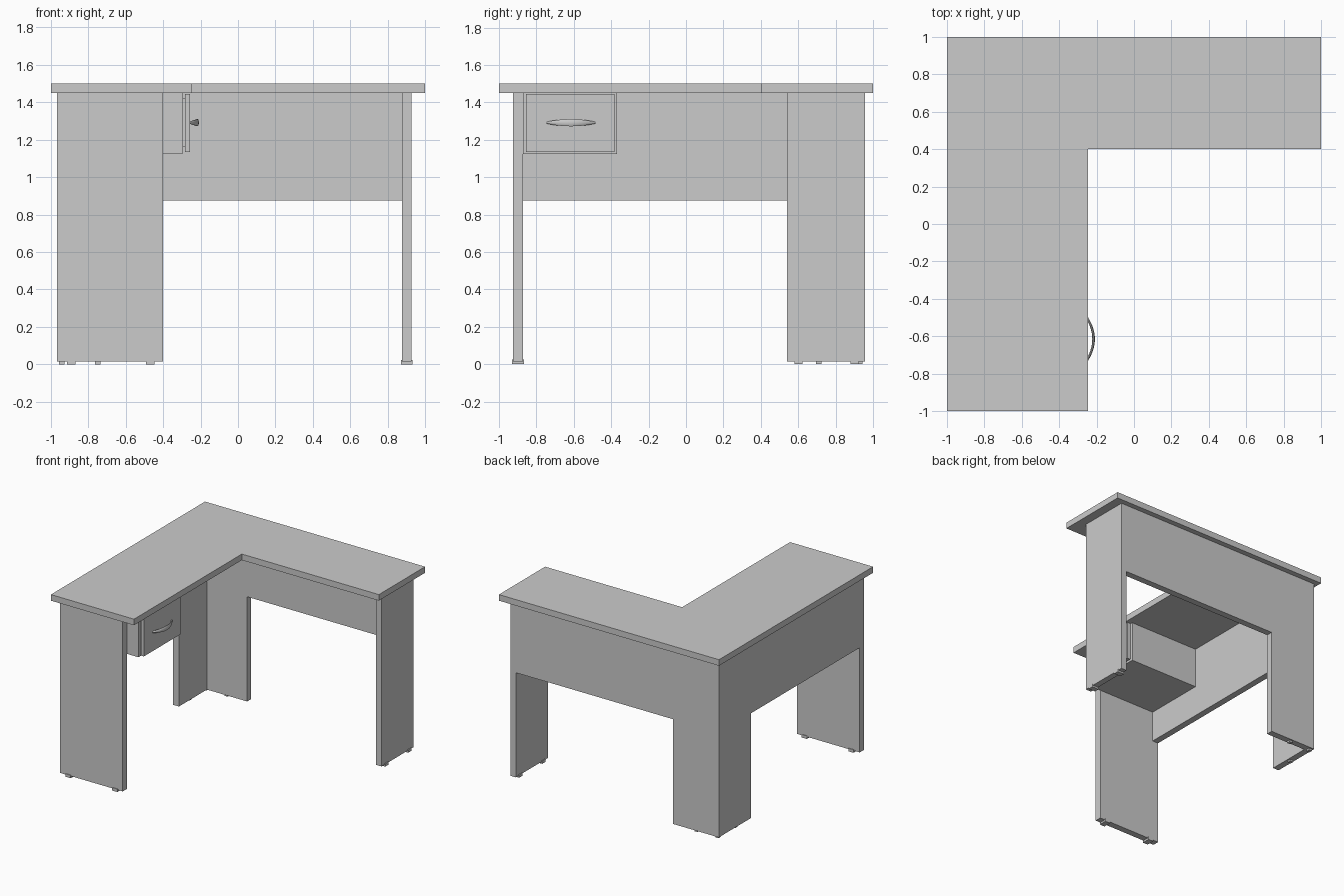
import bpy, bmesh, math

if "Cube" in bpy.data.objects:
    bpy.data.objects.remove(bpy.data.objects["Cube"])


def make_object(name, bm):
    bmesh.ops.recalc_face_normals(bm, faces=bm.faces)
    mesh = bpy.data.meshes.new(name)
    bm.to_mesh(mesh)
    bm.free()
    obj = bpy.data.objects.new(name, mesh)
    bpy.context.collection.objects.link(obj)
    return obj


def prism(name, outline, z0, z1):
    """Extrude a plan outline from z0 up to z1."""
    bm = bmesh.new()
    face = bm.faces.new([bm.verts.new((x, y, z0)) for x, y in outline])
    top = bmesh.ops.extrude_face_region(bm, geom=[face])["geom"]
    bmesh.ops.translate(bm, vec=(0, 0, z1 - z0),
                        verts=[v for v in top if isinstance(v, bmesh.types.BMVert)])
    return make_object(name, bm)


def box(name, x0, x1, y0, y1, z0, z1):
    return prism(name, [(x0, y0), (x1, y0), (x1, y1), (x0, y1)], z0, z1)


def corner_profile(x_end, y_end):
    """L-shaped plan along the left and back sides of the frame."""
    return [(LEFT, y_end), (LEFT + T, y_end), (LEFT + T, BACK - T),
            (x_end, BACK - T), (x_end, BACK), (LEFT, BACK)]


LEFT, BACK, T = -0.968, 0.957, 0.053
FLOOR, UNDER, PANEL = 0.015, 1.45, 0.875

# L-shaped worktop
prism("worktop", [(-1, -1), (-0.245, -1), (-0.245, 0.4), (1, 0.4), (1, 1), (-1, 1)],
      UNDER, 1.5)

# Panel legs
box("front_leg", LEFT, -0.4, -0.925, -0.872, FLOOR, UNDER)
box("right_leg", 0.877, 0.926, 0.54, BACK, FLOOR, UNDER)
prism("corner_leg", corner_profile(-0.55, 0.54), FLOOR, PANEL)

# Modesty panels along the left and back
prism("modesty_panels", corner_profile(0.877, -0.872), PANEL, UNDER)

# Feet: clips around the two end legs, small pads under the corner leg
for i, x in enumerate((-0.892, -0.468)):
    box(f"front_foot_{i}", x - 0.023, x + 0.023, -0.931, -0.866, 0, 0.024)
for i, y in enumerate((0.602, 0.9)):
    box(f"right_foot_{i}", 0.871, 0.932, y - 0.021, y + 0.021, 0, 0.024)
for i, (x, y) in enumerate(((-0.942, 0.71), (-0.942, 0.93), (-0.75, 0.93))):
    box(f"corner_foot_{i}", x - 0.014, x + 0.014, y - 0.014, y + 0.014, 0, 0.02)

# Drawer: cabinet, recessed joint and front
box("drawer_cabinet", LEFT + T, -0.294, -0.872, -0.37, 1.125, UNDER)
box("drawer_body", -0.294, -0.284, -0.835, -0.4, 1.16, 1.42)
box("drawer_front", -0.284, -0.257, -0.855, -0.382, 1.135, 1.445)

# Arched handle: oval section swept along a bow, tapering to the ends
bm = bmesh.new()
STEPS, SIDES = 16, 10
rings = []
for i in range(STEPS + 1):
    t = -1 + 2 * i / STEPS
    bow = 1 - t * t
    half_h = 0.005 + 0.015 * bow
    ring = []
    for k in range(SIDES):
        a = 2 * math.pi * k / SIDES
        ring.append(bm.verts.new((-0.262 + 0.046 * bow + 0.007 * math.cos(a),
                                  -0.615 + 0.13 * t,
                                  1.291 + half_h * math.sin(a))))
    rings.append(ring)
for r0, r1 in zip(rings, rings[1:]):
    for k in range(SIDES):
        n = (k + 1) % SIDES
        bm.faces.new((r0[k], r0[n], r1[n], r1[k]))
bm.faces.new(rings[0])
bm.faces.new(rings[-1])
handle = make_object("drawer_handle", bm)
bpy.context.view_layer.objects.active = handle
handle.select_set(True)
bpy.ops.object.shade_smooth_by_angle(angle=math.radians(40))
